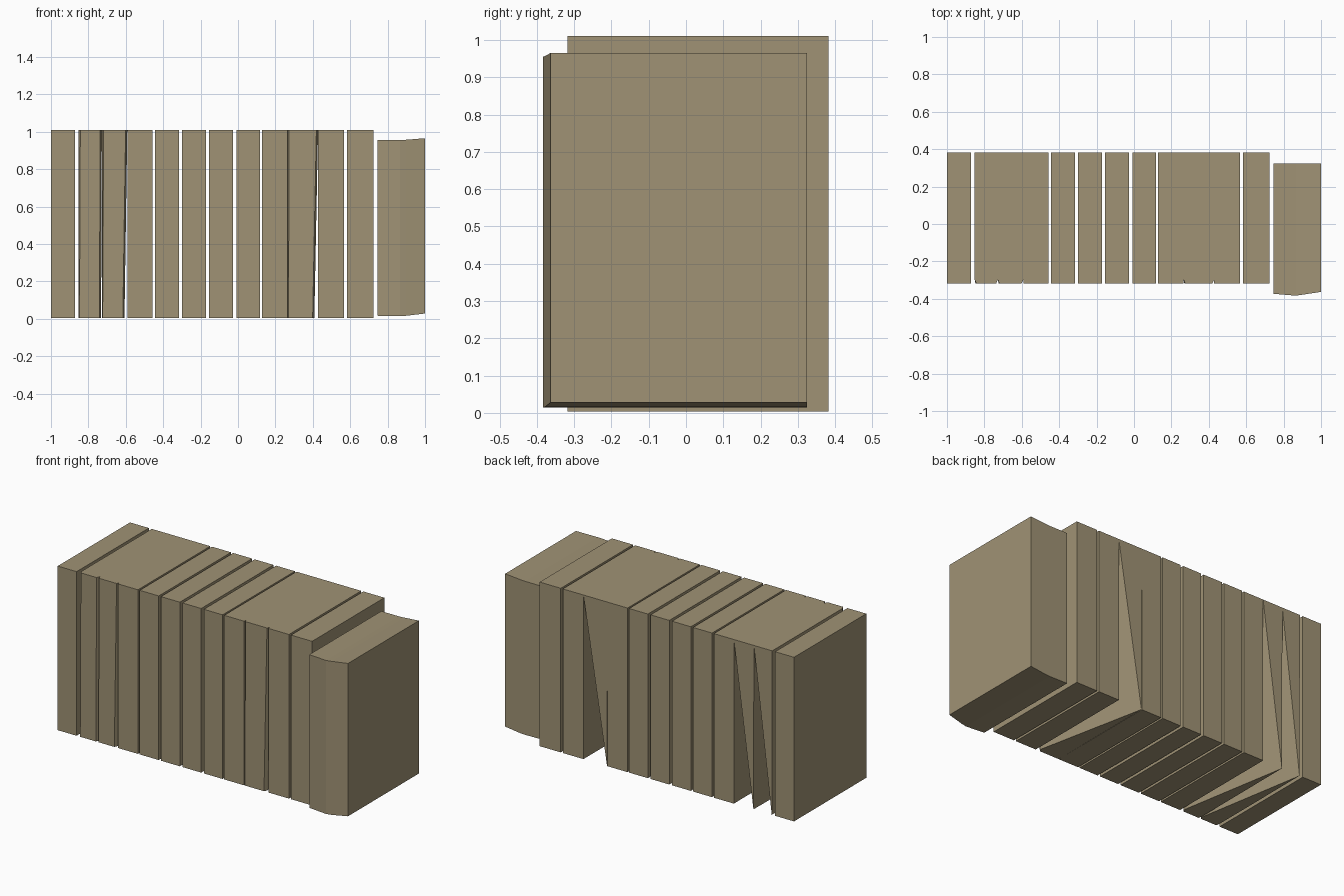
import bpy, bmesh

if "Cube" in bpy.data.objects:
    bpy.data.objects.remove(bpy.data.objects["Cube"])

mat = bpy.data.materials.new("khaki_cover")
mat.diffuse_color = (0.35, 0.29, 0.178, 1)
mat.use_nodes = True
mat.node_tree.nodes["Principled BSDF"].inputs["Base Color"].default_value = mat.diffuse_color

FRONT, BACK, TOP = -0.318, 0.382, 1.01


def finish(name, bm):
    bmesh.ops.recalc_face_normals(bm, faces=bm.faces)
    me = bpy.data.meshes.new(name)
    bm.to_mesh(me)
    bm.free()
    me.materials.append(mat)
    bpy.context.collection.objects.link(bpy.data.objects.new(name, me))


def loft(bm, bottom, top):
    """Close two matching rings of points into a solid."""
    b = [bm.verts.new(p) for p in bottom]
    t = [bm.verts.new(p) for p in top]
    bm.faces.new(b[::-1])
    bm.faces.new(t)
    n = len(b)
    for i in range(n):
        bm.faces.new((b[i], b[(i + 1) % n], t[(i + 1) % n], t[i]))


# plain upright books
for i, (x0, x1) in enumerate([(-1, -0.872), (-0.592, -0.456), (-0.444, -0.315),
                              (-0.3, -0.172), (-0.154, -0.027), (-0.009, 0.118),
                              (0.129, 0.265), (0.428, 0.568), (0.582, 0.725)]):
    bm = bmesh.new()
    ring = [(x0, FRONT), (x1, FRONT), (x1, BACK), (x0, BACK)]
    loft(bm, [(x, y, 0.004) for x, y in ring], [(x, y, TOP) for x, y in ring])
    finish(f"upright_book_{i + 1}", bm)

# warped books: the lower back edge pinches to a point, leaving an open wedge
for i, (x0, x1, taper) in enumerate([(-0.852, -0.728, 0.004), (-0.728, -0.592, 0.015),
                                     (0.265, 0.428, 0.02)]):
    bm = bmesh.new()
    c = 0.009
    xb = x1 - taper
    y1 = FRONT + 0.02
    bottom = [(x0, y1), (x0 + c / 2, FRONT), (xb - c, FRONT), (xb, y1), (x0 + 0.003, BACK)]
    top = [(x0, y1), (x0 + c, FRONT), (x1 - c, FRONT), (x1, y1), (x1, BACK)]
    b = [bm.verts.new((x, y, 0.004)) for x, y in bottom]
    t = [bm.verts.new((x, y, TOP)) for x, y in top]
    t.append(bm.verts.new((x0, BACK, TOP)))
    bm.faces.new(b[::-1])
    bm.faces.new(t)
    for k in range(3):
        bm.faces.new((b[k], b[k + 1], t[k + 1], t[k]))
    bm.faces.new((b[3], t[4], t[3]))      # twisted right cover
    bm.faces.new((b[3], b[4], t[4]))
    bm.faces.new((b[4], t[5], t[4]))      # tapering back
    bm.faces.new((b[4], b[0], t[0], t[5]))
    finish(f"warped_book_{i + 1}", bm)

# thick book pulled forward at the right end, with a slightly rounded spine
bm = bmesh.new()
section = [(0.745, -0.373, 0.016, 0.955), (0.865, -0.383, 0.014, 0.955),
           (0.9, -0.378, 0.016, 0.957), (1.0, -0.363, 0.028, 0.965)]
rows = [[bm.verts.new(p) for p in ((x, y, z0), (x, 0.324, z0), (x, 0.324, z1), (x, y, z1))]
        for x, y, z0, z1 in section]
bm.faces.new(rows[0])
bm.faces.new(rows[-1][::-1])
for a, b in zip(rows, rows[1:]):
    for k in range(4):
        j = (k + 1) % 4
        bm.faces.new((a[k], a[j], b[j], b[k]))
finish("thick_book", bm)
